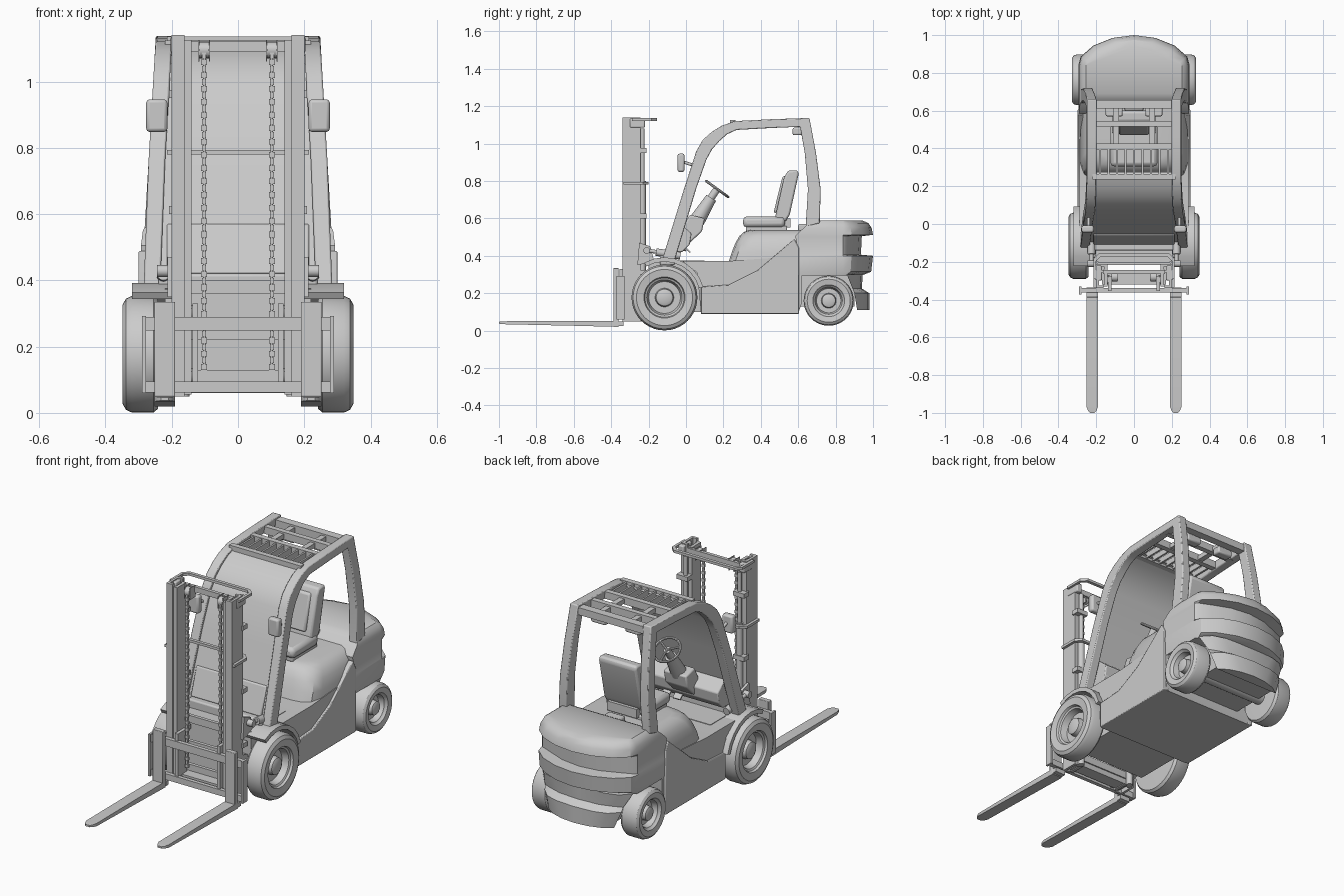
import bpy, bmesh, math
from mathutils import Vector


def make(name, verts, faces, mirror=False, bevel=0, seg=2):
    me = bpy.data.meshes.new(name)
    me.from_pydata(verts, [], faces)
    bm = bmesh.new()
    bm.from_mesh(me)
    bmesh.ops.recalc_face_normals(bm, faces=bm.faces)
    bm.to_mesh(me)
    bm.free()
    ob = bpy.data.objects.new(name, me)
    bpy.context.collection.objects.link(ob)
    if bevel:
        m = ob.modifiers.new("bevel", 'BEVEL')
        m.width, m.segments, m.limit_method = bevel, seg, 'ANGLE'
    if mirror:
        ob.modifiers.new("mirror", 'MIRROR')
    return ob


def loft(name, rings, mirror=False, bevel=0, seg=2):
    n = len(rings[0])
    faces = [(i * n + j, i * n + (j + 1) % n, (i + 1) * n + (j + 1) % n, (i + 1) * n + j)
             for i in range(len(rings) - 1) for j in range(n)]
    last = (len(rings) - 1) * n
    faces += [tuple(range(n)), tuple(range(last, last + n))]
    return make(name, [p for r in rings for p in r], faces, mirror, bevel, seg)


def ext(name, pts, axis, a, b, mirror=False, bevel=0, seg=2):
    put = {'x': lambda p, t: (t, p[0], p[1]), 'y': lambda p, t: (p[0], t, p[1]),
           'z': lambda p, t: (p[0], p[1], t)}[axis]
    return loft(name, [[put(p, t) for p in pts] for t in (a, b)], mirror, bevel, seg)


def box(name, x0, x1, y0, y1, z0, z1, mirror=False, bevel=0):
    return ext(name, [(y0, z0), (y1, z0), (y1, z1), (y0, z1)], 'x', x0, x1, mirror, bevel)


def rod(name, p, q, r, mirror=False, n=16, r2=None):
    p, q = Vector(p), Vector(q)
    rot = (q - p).to_track_quat('Z', 'Y')
    ring = lambda c, s: [c + rot @ Vector((s * math.cos(2 * math.pi * i / n), s * math.sin(2 * math.pi * i / n), 0))
                         for i in range(n)]
    return loft(name, [ring(p, r), ring(q, r2 or r)], mirror)


def wheel(name, y, z, prof, n=40):
    rings = [[(x, y + r * math.cos(2 * math.pi * i / n), z + r * math.sin(2 * math.pi * i / n)) for i in range(n)]
             for r, x in prof]
    return loft(name, rings, True)


# Wheels: hub, dished rim and rounded tyre
wheel("front_wheel", -.115, .177, [(.03, .325), (.045, .318), (.05, .29), (.085, .29), (.095, .325), (.105, .33),
      (.11, .342), (.15, .348), (.168, .338), (.176, .32), (.176, .255), (.165, .242), (.1, .24)])
wheel("rear_wheel", .763, .16, [(.025, .315), (.036, .31), (.04, .28), (.065, .28), (.073, .31), (.08, .315),
      (.085, .324), (.115, .329), (.128, .32), (.134, .305), (.134, .235), (.125, .222), (.08, .22)])
rod("front_axle", (-.25, -.115, .177), (.25, -.115, .177), .06)
rod("rear_axle", (-.23, .763, .16), (.23, .763, .16), .04)

# Chassis, floor and side panels
box("front_frame", -.22, .22, -.2, .1, .1, .375)
ext("chassis", [(.08, .09), (.6, .09), (.62, .15), (.62, .4), (.23, .372), (-.02, .372), (.06, .31)], 'x', -.288, .288)
ext("side_panel", [(.08, .09), (.08, .235), (.23, .245), (.38, .32), (.58, .49), (.605, .44), (.605, .09)],
    'x', .27, .3, True, .004)
box("rear_frame", -.19, .19, .6, .9, .13, .32)
arc = lambda r, a: (-.115 + r * math.cos(math.radians(a)), .177 + r * math.sin(math.radians(a)))
angs = range(15, 121, 15)
ext("front_fender", [arc(.215, a) for a in angs] + [arc(.192, a) for a in reversed(angs)], 'x', .2, .32, True)
box("front_cowl", -.24, .24, -.14, -.06, .35, .42, bevel=.008)

# Engine hood
hood = []
for z, w, yf in ((.36, .285, .225), (.42, .283, .245), (.47, .272, .265), (.505, .255, .285), (.528, .23, .31), (.537, .2, .34)):
    half = [(w, .66), (w, yf + .09), (w - .02, yf + .035), (w - .06, yf + .008), (w - .12, yf)]
    hood.append([(x, y, z) for x, y in half] + [(-x, y, z) for x, y in reversed(half)])
loft("engine_hood", hood)

# Counterweight with rear recess, and lower skirt
def plan(z, w, yf, yr):
    d = 1 - yr
    half = [(w, yf), (w, .84), (w - .012, .885 - d * .5), (w - .08, .945 - d), (w - .18, .985 - d), (0, 1 - d)]
    return [(x, y, z) for x, y in half] + [(-x, y, z) for x, y in reversed(half[:-1])]


loft("counterweight", [plan(*r) for r in (
    (.295, .29, .605, .94), (.315, .292, .605, .99), (.40, .295, .6, 1.0), (.406, .292, .6, .935), (.505, .292, .585, .94),
    (.512, .292, .59, 1.0), (.55, .287, .63, .992), (.575, .275, .66, .975), (.59, .255, .69, .94))])
skirt = []
for z, w, yf, yr in ((.11, .2, .915, .98), (.2, .235, .9, .98), (.225, .24, .89, .94), (.3, .28, .86, .945)):
    half = [(w, yf), (w - .05, yr - .03), (w - .12, yr - .008), (0, yr)]
    skirt.append([(x, y, z) for x, y in half] + [(-x, y, z) for x, y in reversed(half[:-1])])
loft("rear_skirt", skirt)
box("hood_latch", -.05, .05, .6, .68, .53, .57, bevel=.008)

# Overhead guard: swept posts, windscreen and roof bars
outer = [(-.13, .37), (-.01, .76), (.055, .96), (.09, 1.02), (.137, 1.062), (.19, 1.095), (.26, 1.12), (.45, 1.13),
         (.66, 1.137), (.695, .95), (.72, .755), (.715, .575)]
inner = [(-.062, .37), (.055, .76), (.11, .916), (.14, .97), (.18, 1.015), (.22, 1.05), (.27, 1.073), (.45, 1.083),
         (.61, 1.09), (.635, .95), (.652, .755), (.64, .555)]
gx = lambda z: .285 - max(0, z - .5) * .058
loft("guard_post", [[(gx(o[1]), *o), (gx(o[1]) - .05, *o), (gx(i[1]) - .05, *i), (gx(i[1]), *i)]
                    for o, i in zip(outer, inner)], True, .005)
mid = [(o[0] * .75 + i[0] * .25, o[1] * .75 + i[1] * .25) for o, i in zip(outer, inner)][:7]
loft("windscreen", [[(s * (gx(z) - .03), y + d, z - d * .5) for s, d in ((-1, 0), (1, 0), (1, .012), (-1, .012))]
                    for y, z in mid])
for y, w in ((.25, .03), (.41, .03), (.53, .03), (.635, .045)):
    box("roof_crossbar", -.22, .22, y - w / 2, y + w / 2, 1.085, 1.125)
for i in range(9):
    x = -.18 + i * .045
    box("roof_slat", x - .005, x + .005, .25, .41, 1.09, 1.12)
box("roof_beam", .08, .11, .4, .64, 1.09, 1.115, True)
box("rear_lamp", .06, .15, .57, .62, 1.045, 1.085, True, .008)

# Mirrors
box("mirror", .213, .277, -.045, -.008, .848, .946, True, .01)
rod("mirror_arm", (.24, -.01, .9), (.24, .05, .88), .008, True)

# Seat
box("seat_base", -.11, .11, .32, .54, .53, .56, bevel=.006)
box("seat_cushion", -.125, .125, .305, .53, .552, .61, bevel=.02)
ext("seat_back", [(.475, .6), (.53, .58), (.555, .62), (.603, .84), (.595, .858), (.545, .855), (.525, .82)],
    'x', -.115, .115, bevel=.015)
ext("seat_pad", [(.468, .63), (.5, .63), (.55, .83), (.516, .825)], 'x', -.08, .08, bevel=.01)
box("seat_bracket", -.09, .09, .5, .56, .55, .6)

# Dashboard, steering and pedals
ext("dashboard", [(-.11, .42), (-.02, .42), (.02, .46), (.03, .52), (-.03, .57), (-.06, .57)], 'x', -.215, .215, bevel=.006)
ext("steering_console", [(-.04, .44), (0, .45), (.085, .53), (.1, .6), (.02, .62), (-.03, .52)], 'x', -.07, .07, bevel=.008)
rod("column_boot", (0, .06, .59), (0, .135, .71), .042, r2=.03)
rod("steering_column", (0, .12, .69), (0, .165, .755), .02)
bpy.ops.mesh.primitive_torus_add(location=(0, .167, .757), rotation=(math.radians(-36), 0, 0), major_radius=.072,
                                 minor_radius=.007, major_segments=32, minor_segments=8)
bpy.context.object.name = "steering_wheel"
for a in (90, 210, 330):
    c, s = .07 * math.cos(math.radians(a)), .07 * math.sin(math.radians(a))
    rod("steering_spoke", (0, .167, .757), (c, .167 + s * .81, .757 - s * .59), .006, n=8)
for x in (.02, .09):
    ext("pedal", [(-.02, .45), (.02, .415), (.025, .422), (-.015, .457)], 'x', x, x + .045)
    rod("pedal_arm", (x + .022, 0, .43), (x + .022, -.05, .44), .006, n=8)

# Mast: outer channels, inner rails, lift cylinders
chan = [(.162, -.34), (.2, -.34), (.2, -.243), (.162, -.243), (.162, -.258), (.186, -.258), (.186, -.325), (.162, -.325)]
ext("outer_mast", chan, 'z', .05, 1.14, True)
rail = [(.14, -.332), (.164, -.332), (.164, -.32), (.157, -.32), (.157, -.265), (.164, -.265), (.164, -.253), (.14, -.253)]
ext("inner_mast", rail, 'z', .055, 1.125, True)
rod("lift_cylinder", (.165, -.233, .05), (.165, -.233, .8), .018, True)
rod("lift_piston", (.165, -.233, .8), (.165, -.233, 1.08), .011, True)
for z in (.95, .6, .3):
    box("cylinder_clamp", .14, .208, -.255, -.212, z, z + .025, True)

# Mast cross members and rear-facing hoops
for z0, z1 in ((.09, .13), (.22, .26), (.36, .4), (1.09, 1.12)):
    box("mast_crossbar", -.165, .165, -.262, -.243, z0, z1)
box("mast_foot", -.17, .17, -.32, -.25, .06, .095)
for z, yb, yf in ((1.122, -.155, -.29), (.78, -.2, -.335)):
    hoop = [(.2, yf), (.215, yf), (.215, yb - .03), (.185, yb), (0, yb), (0, yb - .018), (.178, yb - .018), (.2, yb - .04)]
    ext("mast_hoop", hoop, 'z', z, z + .014, True)
box("mast_top_bracket", .17, .203, -.3, -.22, 1.085, 1.135, True, .006)

# Chains with rollers and anchors
for z, w in ((.13, .009), (.15, .006)):
    ob = box("lift_chain", .102 - w, .102 + w, -.305, -.293, z, z + .017, True)
    m = ob.modifiers.new("array", 'ARRAY')
    m.count, m.use_relative_offset, m.use_constant_offset = 24, False, True
    m.constant_offset_displace = (0, 0, .04)
    ob.modifiers.move(1, 0)
rod("chain_core", (.102, -.299, .13), (.102, -.299, 1.1), .004, True, 6)
rod("chain_roller", (.088, -.28, 1.095), (.116, -.28, 1.095), .025, True, 20)
box("chain_bracket", .084, .088, -.3, -.25, 1.06, 1.125, True)
box("chain_bracket_outer", .116, .12, -.3, -.25, 1.06, 1.125, True)

# Carriage and forks
box("carriage_upper_bar", -.285, .285, -.362, -.34, .248, .29)
box("carriage_lower_bar", -.285, .285, -.362, -.34, .062, .095)
box("carriage_end_plate", .278, .29, -.372, -.33, .06, .292, True)
box("carriage_upright", .12, .138, -.355, -.275, .07, .33, True)
rod("carriage_roller", (.13, -.295, .3), (.157, -.295, .3), .025, True)
rod("carriage_roller_low", (.13, -.295, .11), (.157, -.295, .11), .025, True)
box("fork_upright", .19, .252, -.388, -.36, .022, .335, True, .003)
loft("fork_blade", [[(.221 - w, y, z0), (.221 + w, y, z0), (.221 + w, y, z1), (.221 - w, y, z1)] for y, w, z0, z1 in
     ((-.362, .031, .02, .052), (-.6, .031, .026, .052), (-.965, .031, .034, .05), (-.99, .022, .036, .048), (-1.0, .012, .037, .047))], True)
box("fork_hook", .19, .252, -.36, -.335, .025, .05, True)

# Tilt cylinders and mast mounts
rod("tilt_cylinder", (.225, -.16, .42), (.225, -.03, .4), .02, True)
rod("tilt_rod", (.225, -.22, .43), (.225, -.15, .42), .01, True)
rod("tilt_pin", (.2, -.21, .428), (.245, -.21, .428), .018, True)
ext("mast_mount", [(-.26, .35), (-.17, .37), (-.19, .45), (-.25, .47)], 'x', .197, .212, True)
ext("mast_hanger", [(-.25, .1), (-.12, .13), (-.12, .22), (-.25, .26)], 'x', .165, .2, True)

# Smooth shading with sharp edges kept
bpy.ops.object.select_all(action='SELECT')
bpy.context.view_layer.objects.active = bpy.data.objects["chassis"]
bpy.ops.object.shade_smooth_by_angle(angle=math.radians(32))
